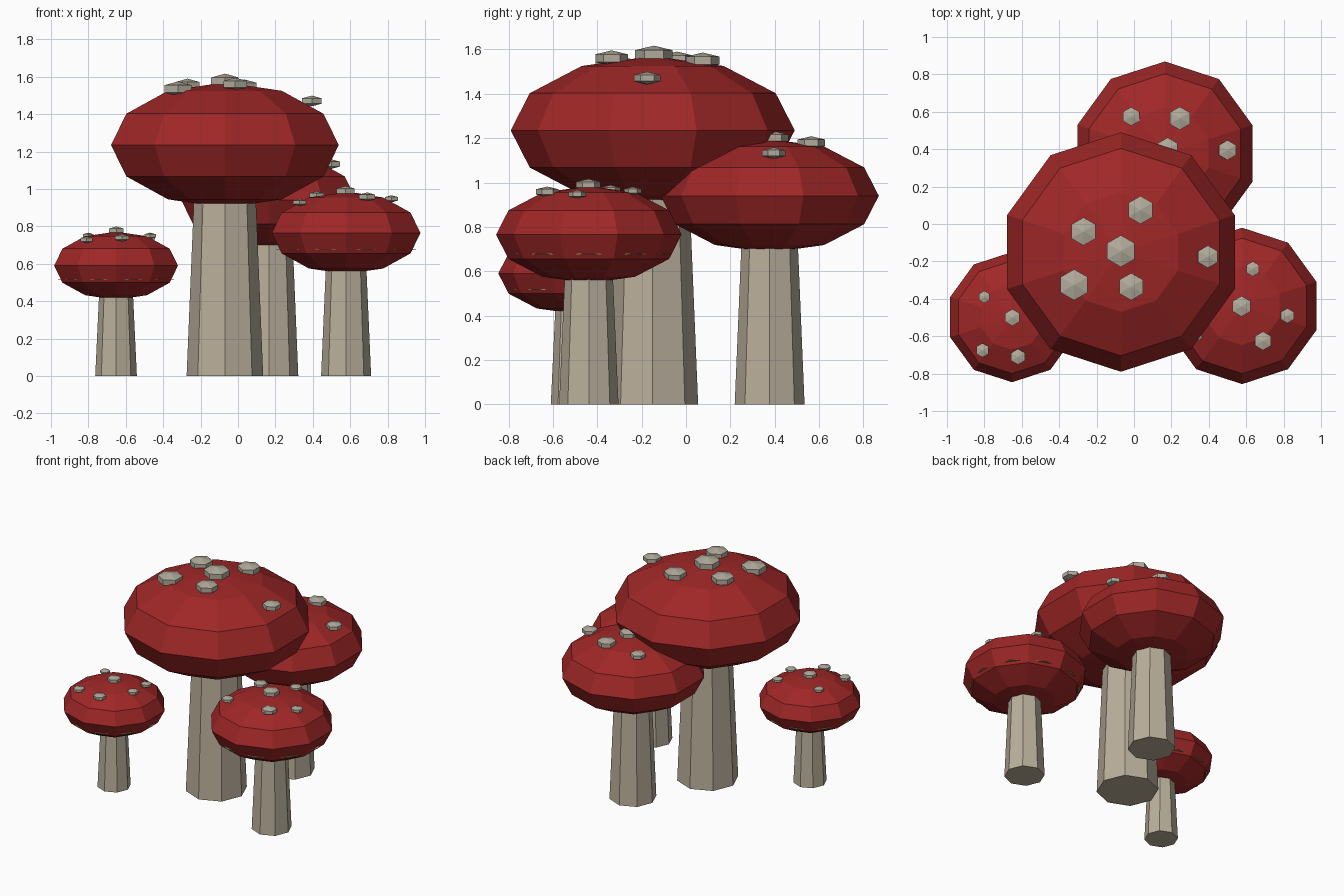
import bpy
import math

cube = bpy.data.objects.get("Cube")
if cube:
    bpy.data.objects.remove(cube, do_unlink=True)


def material(name, rgb):
    mat = bpy.data.materials.new(name)
    mat.use_nodes = True
    mat.diffuse_color = (*rgb, 1)
    mat.node_tree.nodes["Principled BSDF"].inputs["Base Color"].default_value = (*rgb, 1)
    return mat


RED = material("cap red", (0.35, 0.02, 0.02))
STEM = material("stem beige", (0.49, 0.43, 0.33))
SPOT = material("spot grey", (0.44, 0.41, 0.33))
GILL = material("gill ochre", (0.35, 0.26, 0.08))


def finish(name, mat):
    obj = bpy.context.object
    obj.name = name
    obj.data.materials.append(mat)
    return obj


def squashed_ball(name, mat, sides, rings, centre, radius, half_height):
    bpy.ops.mesh.primitive_uv_sphere_add(
        segments=sides, ring_count=rings, radius=1, location=centre)
    obj = finish(name, mat)
    obj.scale = (radius, radius, half_height)
    return obj


def tapered_post(name, mat, sides, x, y, bottom, top, r_bottom, r_top):
    bpy.ops.mesh.primitive_cone_add(
        vertices=sides, radius1=r_bottom, radius2=r_top, depth=top - bottom,
        location=(x, y, (bottom + top) / 2))
    obj = finish(name, mat)
    # put a corner on the x axis
    obj.rotation_euler.z = math.pi / 2
    return obj


def mushroom(name, x, y, z, radius, half_height, spots, gills=False):
    # Faceted cap, tapered stem that ends inside it
    squashed_ball(name + "_cap", RED, 10, 6, (x, y, z), radius, half_height)
    tapered_post(name + "_stem", STEM, 8, x, y, 0, z, radius * 0.32, radius * 0.24)

    # Thin gill plate whose rim just shows below the widest ring
    if gills:
        level = z - half_height * 0.4
        tapered_post(name + "_gills", GILL, 10, x, y, level - 0.002, level + 0.002,
                     radius * 0.893, radius * 0.893)

    # Hexagonal spots resting upright on the cap
    for i, (sx, sy, size) in enumerate(spots, 1):
        reach = math.hypot(sx - x, sy - y) / radius
        sz = z + half_height * math.sqrt(1 - reach * reach) + 0.006
        squashed_ball(f"{name}_spot_{i}", SPOT, 6, 3, (sx, sy, sz),
                      size / math.cos(math.pi / 6), size * 0.48)


mushroom("large_mushroom", -0.07, -0.15, 1.235, 0.64, 0.335, [
    (-0.07, -0.145, 0.085), (-0.27, -0.04, 0.075), (0.035, 0.075, 0.075),
    (-0.32, -0.325, 0.083), (-0.015, -0.335, 0.073), (0.395, -0.175, 0.06)])

mushroom("back_mushroom", 0.165, 0.377, 0.94, 0.492, 0.256, [
    (0.18, 0.4, 0.062), (-0.015, 0.575, 0.05),
    (0.245, 0.565, 0.062), (0.5, 0.395, 0.053)])

mushroom("left_mushroom", 0.578, -0.438, 0.765, 0.418, 0.219, [
    (0.575, -0.44, 0.055), (0.635, -0.24, 0.04), (0.82, -0.49, 0.04),
    (0.69, -0.625, 0.05), (0.33, -0.59, 0.04), (0.42, -0.34, 0.045)], gills=True)

mushroom("right_mushroom", -0.652, -0.498, 0.59, 0.348, 0.182, [
    (-0.65, -0.5, 0.045), (-0.8, -0.39, 0.033), (-0.81, -0.675, 0.038),
    (-0.62, -0.71, 0.042), (-0.475, -0.38, 0.036), (-0.47, -0.54, 0.036)], gills=True)
